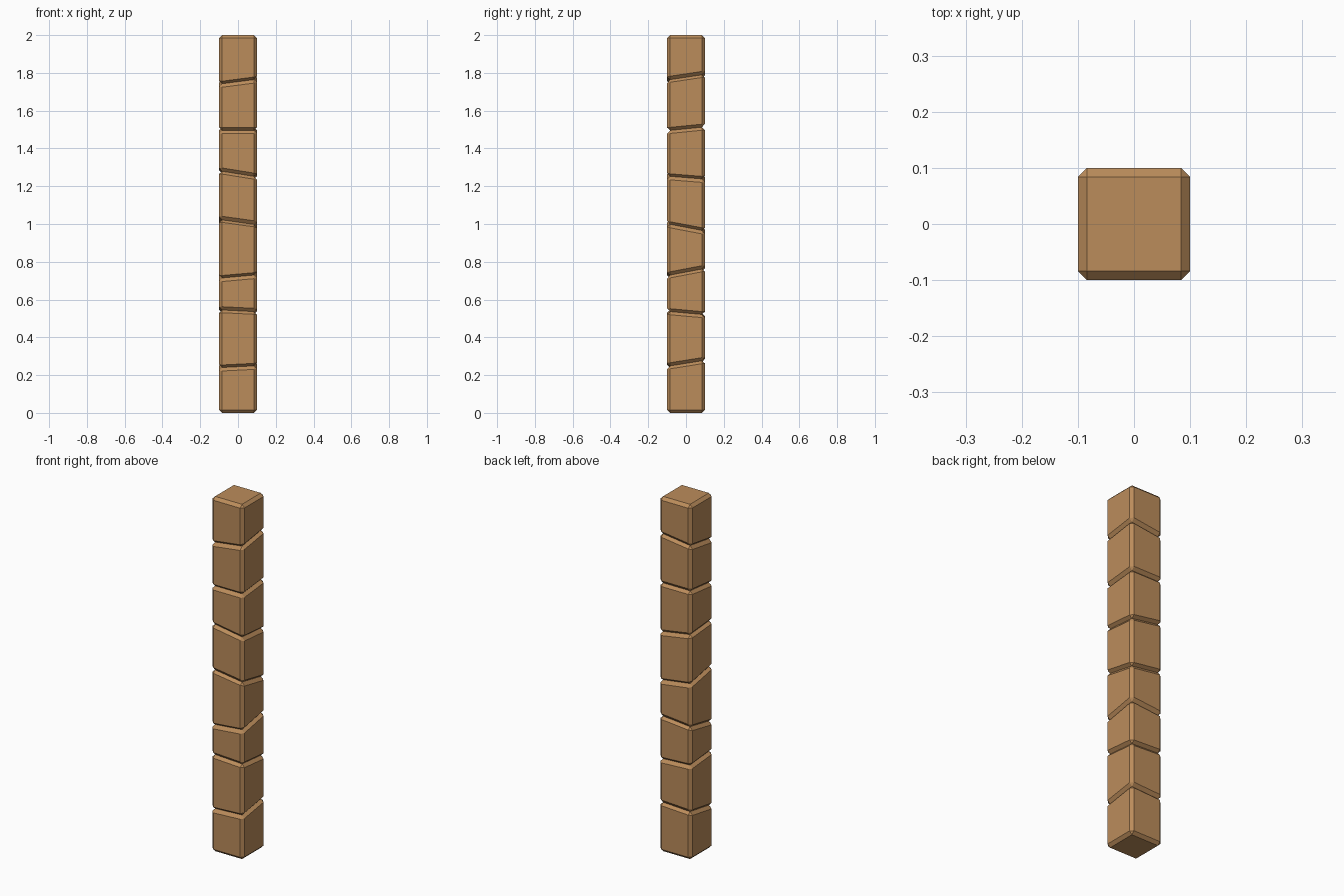
import bpy, bmesh

if "Cube" in bpy.data.objects:
    bpy.data.objects.remove(bpy.data.objects["Cube"])

W = 0.1        # half width of the post
BEVEL = 0.016  # chamfer on every edge

wood = bpy.data.materials.new("warm wood brown")
wood.diffuse_color = (0.50, 0.265, 0.105, 1)
wood.use_nodes = True
wood.node_tree.nodes["Principled BSDF"].inputs["Base Color"].default_value = wood.diffuse_color

# slanted joints: centre height, slope along x, slope along y
joints = [
    (0.0, 0.0, 0.0),
    (0.258, 0.05, 0.16),
    (0.533, -0.05, -0.09),
    (0.738, 0.09, 0.19),
    (0.994, -0.14, -0.19),
    (1.259, -0.16, -0.08),
    (1.504, 0.0, 0.10),
    (1.766, 0.13, 0.15),
    (2.0, 0.0, 0.0),
]


def height(joint, x, y):
    z, sx, sy = joint
    return z + sx * x + sy * y


def block(name, low, high):
    """Square block between two slanted joints, all edges chamfered."""
    bm = bmesh.new()
    bmesh.ops.create_cube(bm, size=2 * W)
    for v in bm.verts:
        v.co.z = height(high if v.co.z > 0 else low, v.co.x, v.co.y)
    bmesh.ops.bevel(bm, geom=bm.edges[:], offset=BEVEL, segments=1,
                    affect='EDGES', profile=0.5)
    mesh = bpy.data.meshes.new(name)
    bm.to_mesh(mesh)
    bm.free()
    mesh.materials.append(wood)
    bpy.context.collection.objects.link(bpy.data.objects.new(name, mesh))


# stack of blocks from the ground up
for i in range(len(joints) - 1):
    block(f"post_block_{i + 1}", joints[i], joints[i + 1])
